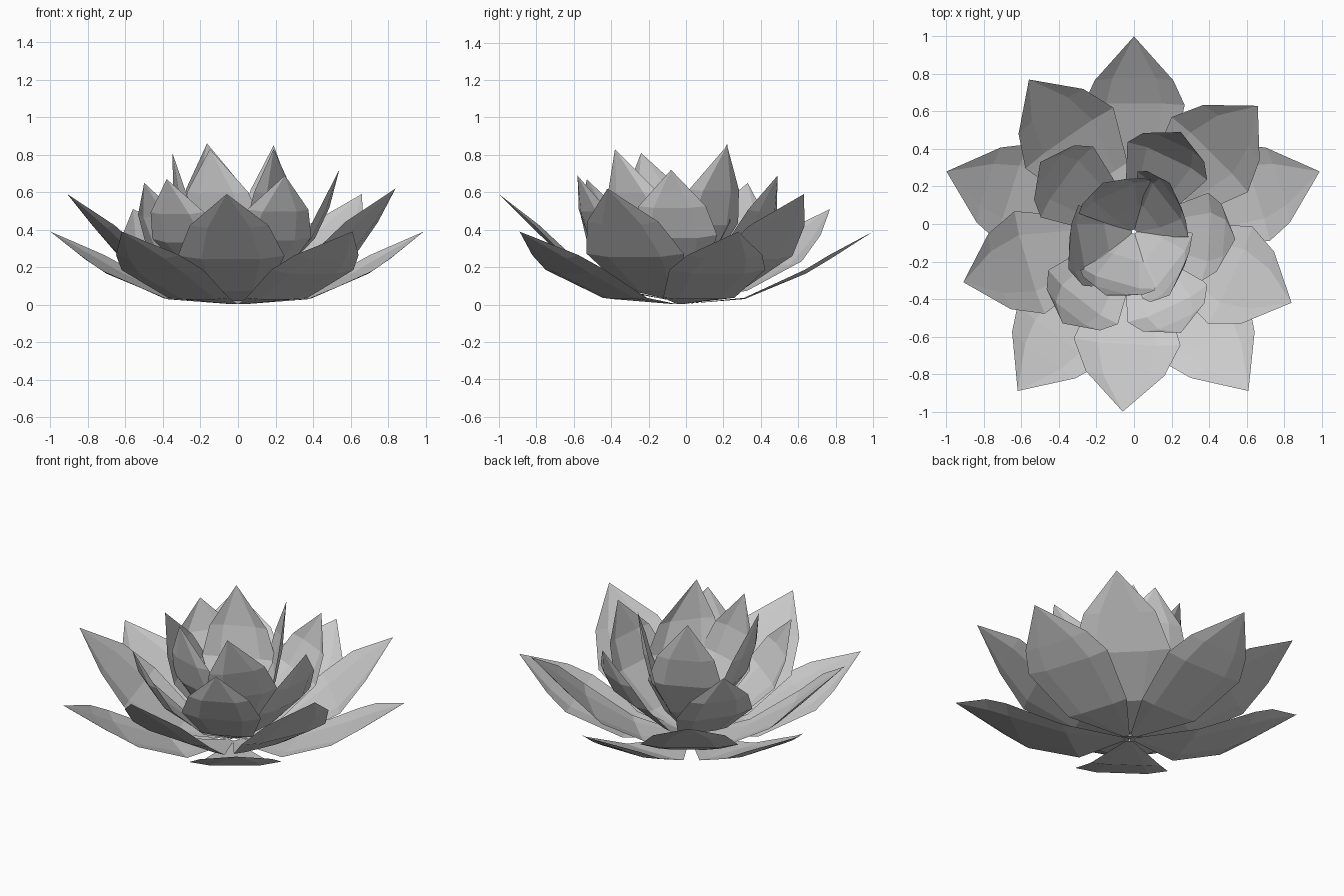
import bpy
from math import atan2, cos, sin, radians
from mathutils import Vector

if "Cube" in bpy.data.objects:
    bpy.data.objects.remove(bpy.data.objects["Cube"])

CENTRE = Vector((0, -0.04, 0))

# Each ring: tip points (x, y, z, optional facing angle), side profile as
# (fraction of reach, fraction of height), half widths and curl per row, base height
RINGS = {
    "outer_petal": dict(
        tips=[(0, 1, .39), (.99, .28, .39), (.61, -.89, .39), (-.62, -.89, .39), (-1, .28, .39)],
        profile=[(.03, 0), (.34, .06), (.66, .40), (.79, .61), (1, 1)],
        widths=[.02, .20, .27, .21, 0], curl=[0, .01, .03, .03, 0], base=.003),
    "middle_petal": dict(
        tips=[(.84, -.42, .62), (-.06, -1, .59), (-.91, -.31, .59), (-.56, .77, .51), (.66, .63, .59)],
        profile=[(.03, 0), (.33, .09), (.63, .38), (.81, .67), (1, 1)],
        widths=[.02, .18, .285, .21, 0], curl=[0, .01, .03, .03, 0], base=.02),
    "upper_petal": dict(
        tips=[(.54, -.08, .72), (.25, .49, .69), (-.50, .33, .65), (-.38, -.53, .67), (.25, -.58, .69)],
        profile=[(.03, 0), (.38, .16), (.76, .46), (.91, .70), (1, 1)],
        widths=[.02, .15, .235, .18, 0], curl=[0, .01, .04, .04, 0], base=.03),
    "inner_petal": dict(
        tips=[(-.165, .22, .86, 114), (.19, .22, .85, 38), (-.35, -.24, .81, -170),
              (-.15, -.38, .83, -106), (.19, -.38, .83, -38)],
        profile=[(.03, 0), (.40, .20), (.80, .47), (.94, .70), (1, 1)],
        widths=[.02, .13, .22, .17, 0], curl=[0, .01, .04, .04, 0], base=.04),
}
COLUMNS = (-1, -.55, .55, 1)


def petal(name, tip, profile, widths, curl, base):
    """Gently cupped low-poly petal sheet from the flower centre to its tip."""
    offset = Vector((tip[0], tip[1], 0)) - CENTRE
    angle = radians(tip[3]) if len(tip) > 3 else atan2(offset.y, offset.x)
    out = Vector((cos(angle), sin(angle), 0))
    side = Vector((-out.y, out.x, 0))
    up = Vector((0, 0, 1))
    reach, skew = offset.dot(out), offset.dot(side)
    # the spine bends sideways towards a skewed tip
    spine = [CENTRE + out * reach * r + side * skew * h * h + up * (base + (tip[2] - base) * h)
             for r, h in profile]
    verts, faces = [], []
    n = len(COLUMNS)
    for i, p in enumerate(spine[:-1]):
        t = (spine[i + 1] - spine[max(i - 1, 0)]).normalized()
        inward = up * t.dot(out) - out * t.z      # normal on the cupped side
        for u in COLUMNS:
            verts.append(p + side * u * widths[i] + inward * curl[i] * u * u)
    verts.append(spine[-1])
    last = len(verts) - 1
    rows = len(spine) - 1
    for i in range(rows):
        for j in range(n - 1):
            a = i * n + j
            faces.append((a, a + 1, last) if i == rows - 1 else (a, a + 1, a + n + 1, a + n))
    mesh = bpy.data.meshes.new(name)
    mesh.from_pydata([tuple(v) for v in verts], [], faces)
    mesh.update()
    obj = bpy.data.objects.new(name, mesh)
    bpy.context.collection.objects.link(obj)


# Four nested rings of petals
for name, ring in RINGS.items():
    for k, tip in enumerate(ring["tips"]):
        petal(f"{name}_{k + 1}", tip, ring["profile"], ring["widths"], ring["curl"], ring["base"])
